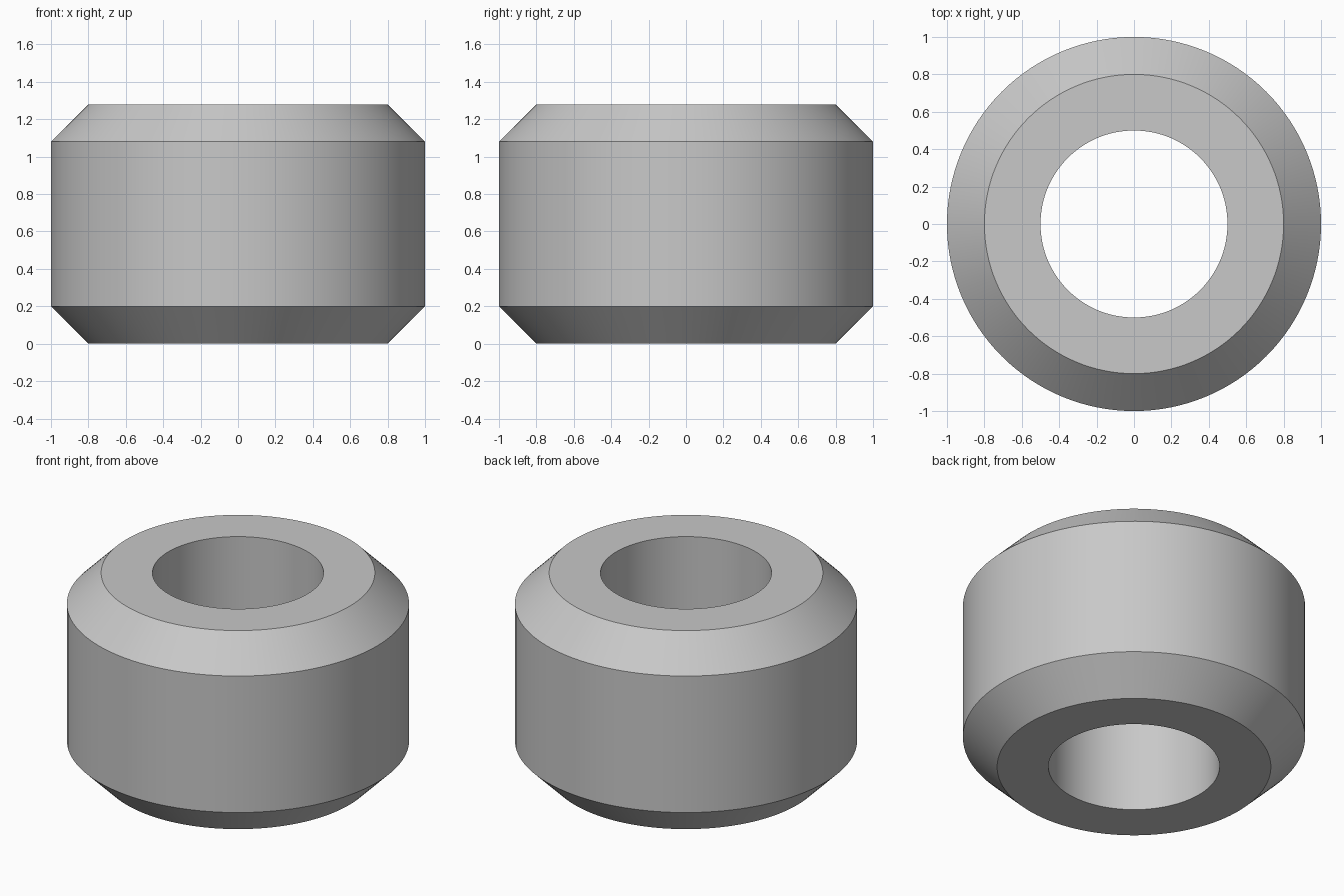
import bpy
import bmesh
import math

cube = bpy.data.objects.get("Cube")
if cube:
    bpy.data.objects.remove(cube, do_unlink=True)

SEGMENTS = 128
OUTER, BORE, HEIGHT, CHAMFER = 1.0, 0.5, 1.28, 0.2

# Single grey finish
grey = bpy.data.materials.new("plain grey")
grey.use_nodes = True
colour = (0.58, 0.58, 0.58, 1.0)
grey.diffuse_color = colour
grey.node_tree.nodes["Principled BSDF"].inputs["Base Color"].default_value = colour

# Closed cross-section: bore, flat ends, chamfers and outer wall
profile = [
    (BORE, 0),
    (OUTER - CHAMFER, 0),
    (OUTER, CHAMFER),
    (OUTER, HEIGHT - CHAMFER),
    (OUTER - CHAMFER, HEIGHT),
    (BORE, HEIGHT),
]

# Revolve the section around the z axis
bm = bmesh.new()
verts = [bm.verts.new((r, 0, z)) for r, z in profile]
edges = [bm.edges.new((v, verts[(i + 1) % len(verts)])) for i, v in enumerate(verts)]
bmesh.ops.spin(bm, geom=verts + edges, cent=(0, 0, 0), axis=(0, 0, 1),
               angle=math.tau, steps=SEGMENTS)
bmesh.ops.remove_doubles(bm, verts=bm.verts, dist=0.0001)
bmesh.ops.recalc_face_normals(bm, faces=bm.faces)

mesh = bpy.data.meshes.new("chamfered_bushing")
bm.to_mesh(mesh)
bm.free()
mesh.materials.append(grey)
bushing = bpy.data.objects.new("chamfered_bushing", mesh)
bpy.context.collection.objects.link(bushing)

# Smooth round walls with crisp chamfer edges
bpy.ops.object.select_all(action="DESELECT")
bushing.select_set(True)
bpy.context.view_layer.objects.active = bushing
bpy.ops.object.shade_smooth_by_angle(angle=math.radians(30))
